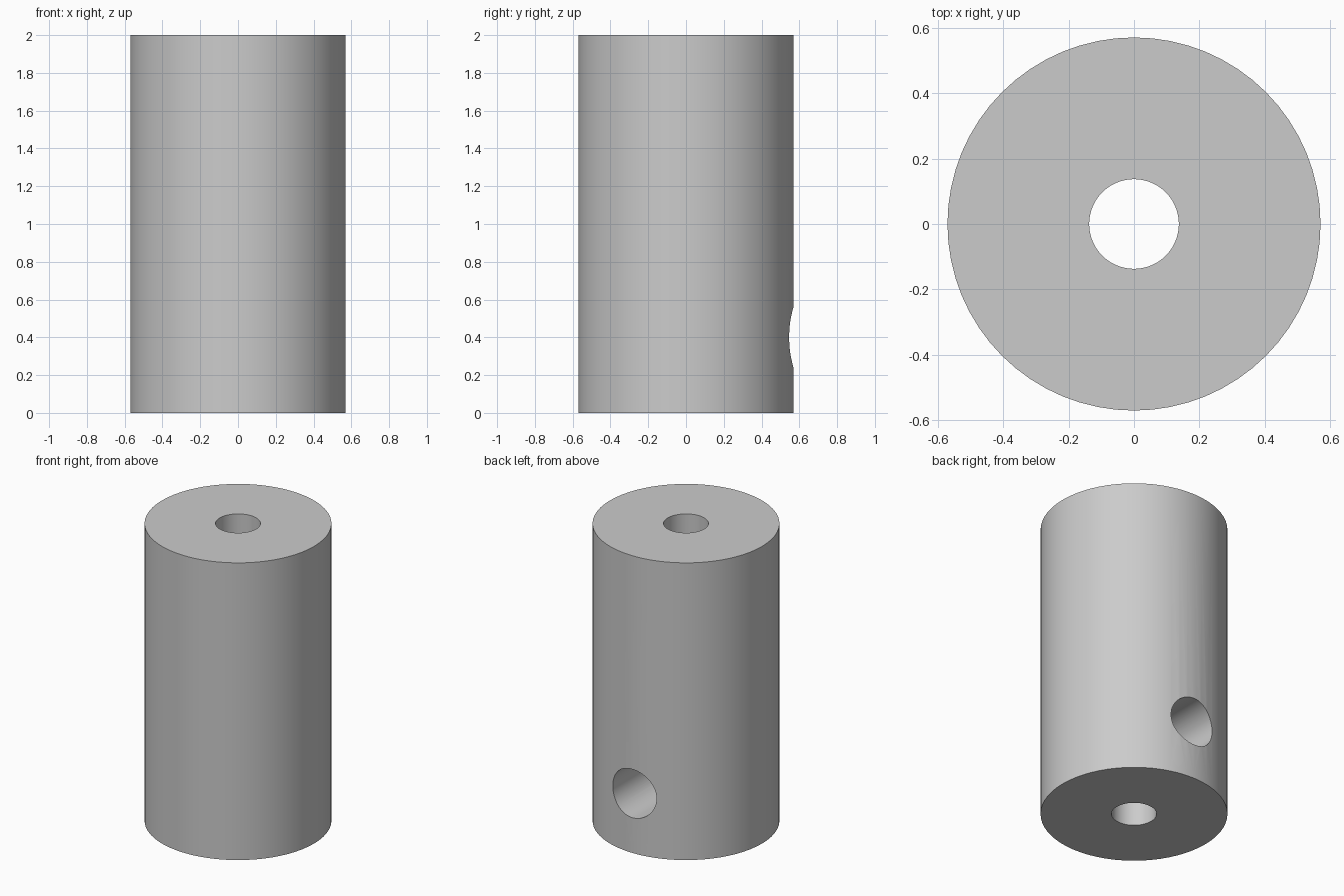
import bpy
import math

cube = bpy.data.objects.get("Cube")
if cube:
    bpy.data.objects.remove(cube, do_unlink=True)

HEIGHT, RADIUS = 2.0, 0.57
BORE_RADIUS = 0.137
SIDE_RADIUS, SIDE_Z = 0.163, 0.4

grey = bpy.data.materials.new("plain grey")
grey.use_nodes = True
colour = (0.6, 0.6, 0.6, 1)
grey.diffuse_color = colour
grey.node_tree.nodes["Principled BSDF"].inputs["Base Color"].default_value = colour


def cylinder(name, radius, depth, location, rotation=(0, 0, 0)):
    bpy.ops.mesh.primitive_cylinder_add(
        vertices=64, radius=radius, depth=depth, location=location, rotation=rotation)
    obj = bpy.context.object
    obj.name = name
    obj.data.materials.append(grey)
    return obj


def cut(body, cutter):
    mod = body.modifiers.new(cutter.name, 'BOOLEAN')
    mod.operation = 'DIFFERENCE'
    mod.solver = 'EXACT'
    mod.object = cutter
    bpy.context.view_layer.objects.active = body
    bpy.ops.object.modifier_apply(modifier=mod.name)
    bpy.data.objects.remove(cutter, do_unlink=True)


# Solid sleeve
sleeve = cylinder("sleeve", RADIUS, HEIGHT, (0, 0, HEIGHT / 2))

# Axial bore through the whole length
cut(sleeve, cylinder("bore", BORE_RADIUS, HEIGHT + 0.4, (0, 0, HEIGHT / 2)))

# Radial hole from the back into the bore
cut(sleeve, cylinder("side_hole", SIDE_RADIUS, 0.8, (0, 0.4, SIDE_Z), (math.pi / 2, 0, 0)))

# Smooth walls with crisp rims
bpy.ops.object.select_all(action='DESELECT')
sleeve.select_set(True)
bpy.context.view_layer.objects.active = sleeve
bpy.ops.object.shade_smooth_by_angle(angle=math.radians(30))
